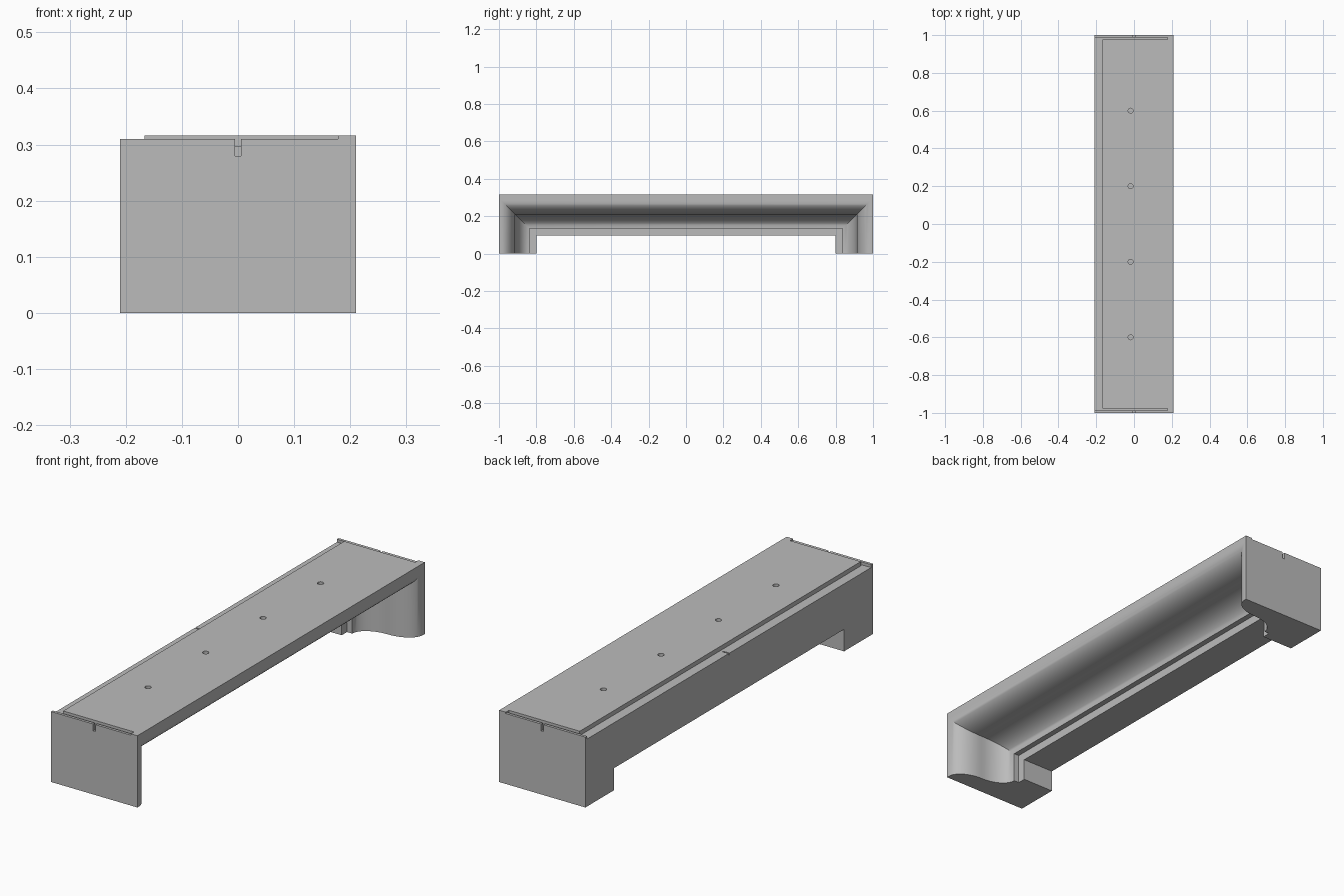
import bpy, bmesh, math

if "Cube" in bpy.data.objects:
    bpy.data.objects.remove(bpy.data.objects["Cube"])

grey = bpy.data.materials.new("plain_grey")
grey.diffuse_color = (0.5, 0.5, 0.5, 1)
grey.use_nodes = True
grey.node_tree.nodes["Principled BSDF"].inputs["Base Color"].default_value = grey.diffuse_color

TOP = 0.297          # height of the moulded body under the cover


def finish(name, bm):
    bmesh.ops.recalc_face_normals(bm, faces=bm.faces)
    mesh = bpy.data.meshes.new(name)
    bm.to_mesh(mesh)
    bm.free()
    mesh.materials.append(grey)
    ob = bpy.data.objects.new(name, mesh)
    bpy.context.collection.objects.link(ob)
    return ob


def add_box(bm, x0, x1, y0, y1, z0, z1):
    vs = bmesh.ops.create_cube(bm, size=1)["verts"]
    for v in vs:
        v.co = ((x0 + x1) / 2 + v.co.x * (x1 - x0),
                (y0 + y1) / 2 + v.co.y * (y1 - y0),
                (z0 + z1) / 2 + v.co.z * (z1 - z0))


def cut(ob, cutter):
    mod = ob.modifiers.new("cut", 'BOOLEAN')
    mod.object = cutter
    mod.solver = 'EXACT'
    cutter.hide_render = True
    cutter.hide_viewport = True


# Moulding profile: x across the shelf, d = depth inward from the outside
N = 12
x0, x1, d0, d1 = 0.21, -0.03, 0.012, 0.163
hx, hd = (x0 - x1) / 2, (d1 - d0) / 2
profile = [(-0.21, 0.0), (0.21, 0.0)]
for i in range(N + 1):                      # outer rounded half of the S curve
    t = math.pi / 2 * i / N
    profile.append((x0 - hx * (1 - math.cos(t)), d0 + hd * math.sin(t)))
for i in range(1, N + 1):                   # inner hollow half
    t = math.pi / 2 * i / N
    profile.append((x1 + hx * (1 - math.sin(t)), d1 - hd * math.cos(t)))
profile += [(-0.055, d1), (-0.055, 0.2), (-0.21, 0.2)]

# Body: the profile runs up one leg, along the rail and down the other leg
bm = bmesh.new()
rings = []
for side, at_floor in ((-1, True), (-1, False), (1, False), (1, True)):
    rings.append([bm.verts.new((x, side * (1 - d), 0 if at_floor else TOP - d))
                  for x, d in profile])
for a, b in zip(rings, rings[1:]):
    for i in range(len(profile)):
        j = (i + 1) % len(profile)
        bm.faces.new((a[i], a[j], b[j], b[i]))
bm.faces.new(rings[0])
bm.faces.new(rings[-1])
body = finish("moulded_body", bm)
bpy.context.view_layer.objects.active = body
body.select_set(True)
bpy.ops.object.shade_smooth_by_angle(angle=math.radians(25))
body.select_set(False)

# Cover slab, with a front strip reaching both ends
bm = bmesh.new()
slab_outline = [(-0.167, -0.978), (0.178, -0.978), (0.178, -1), (0.21, -1),
                (0.21, 1), (0.178, 1), (0.178, 0.978), (-0.167, 0.978)]
low = bm.faces.new([bm.verts.new((x, y, TOP)) for x, y in slab_outline])
ext = bmesh.ops.extrude_face_region(bm, geom=[low])
for v in ext["geom"]:
    if isinstance(v, bmesh.types.BMVert):
        v.co.z = 0.316
slab = finish("cover_slab", bm)

# Thin raised lips on both ends
bm = bmesh.new()
for s in (-1, 1):
    add_box(bm, -0.21, 0.178, min(s, s * 0.988), max(s, s * 0.988), TOP, 0.31)
lips = finish("end_lips", bm)

# Four round holes in the slab
bm = bmesh.new()
for y in (-0.6, -0.2, 0.2, 0.6):
    ret = bmesh.ops.create_cone(bm, cap_ends=True, segments=24,
                                radius1=0.013, radius2=0.013, depth=0.03)
    bmesh.ops.translate(bm, verts=ret["verts"], vec=(-0.018, y, 0.316))
cut(slab, finish("hole_cutter", bm))

# Centre notches at both ends and in the back ledge
bm = bmesh.new()
for s in (-1, 1):
    add_box(bm, -0.005, 0.005, min(s * 0.988, s * 1.02), max(s * 0.988, s * 1.02),
            0.28, 0.34)
add_box(bm, -0.23, -0.18, -0.003, 0.003, 0.29, 0.34)
notches = finish("notch_cutter", bm)
cut(body, notches)
cut(lips, notches)
